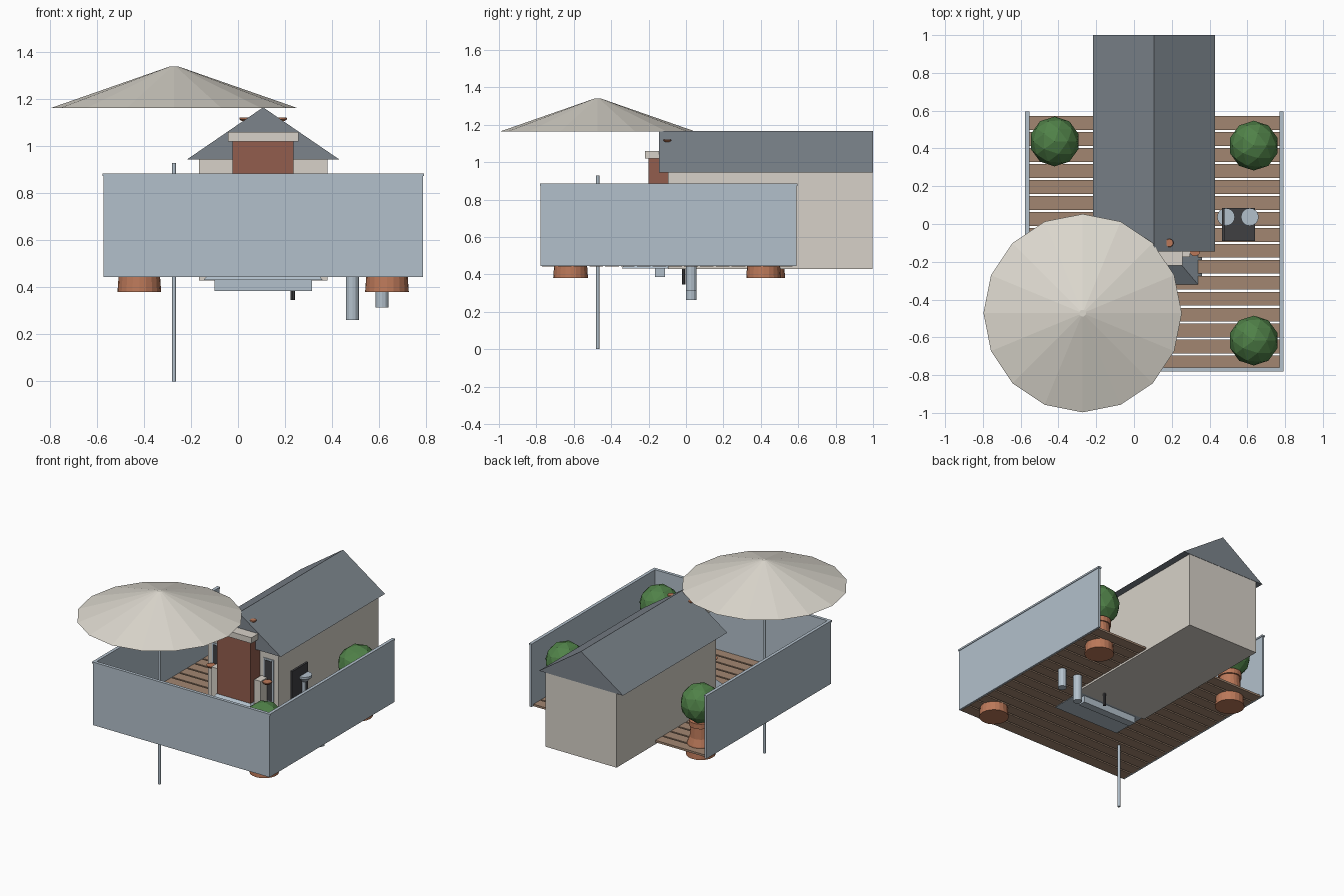
import bpy, bmesh, math
from mathutils import Matrix, Vector

cube = bpy.data.objects.get("Cube")
if cube:
    bpy.data.objects.remove(cube, do_unlink=True)


def material(name, r, g, b):
    m = bpy.data.materials.new(name)
    m.use_nodes = True
    m.diffuse_color = (r, g, b, 1)
    m.node_tree.nodes["Principled BSDF"].inputs["Base Color"].default_value = (r, g, b, 1)
    return m


BLUE = material("pale_blue", .45, .53, .60)
CREAM = material("cream", .68, .64, .58)
CANVAS = material("canvas", .72, .69, .62)
SLATE = material("slate_grey", .20, .23, .26)
BRICK = material("brick_red", .29, .11, .075)
WOOD = material("deck_wood", .36, .24, .165)
CLAY = material("terracotta", .50, .19, .10)
LEAF = material("leaf_green", .08, .22, .065)
DARK = material("charcoal", .05, .05, .055)


def finish(name, bm, mat):
    bmesh.ops.recalc_face_normals(bm, faces=bm.faces[:])
    mesh = bpy.data.meshes.new(name)
    bm.to_mesh(mesh)
    bm.free()
    mesh.materials.append(mat)
    ob = bpy.data.objects.new(name, mesh)
    bpy.context.collection.objects.link(ob)
    return ob


def box(name, xs, ys, zs, mat, top_inset=None):
    """Box from ranges; top_inset = (x, front) pulls the top in to make a hip."""
    bm = bmesh.new()
    bmesh.ops.create_cube(bm, size=1)
    for v in bm.verts:
        top = v.co.z > 0
        right, back = v.co.x > 0, v.co.y > 0
        v.co = Vector((xs[right], ys[back], zs[top]))
        if top and top_inset:
            v.co.x += top_inset[0] * (-1 if right else 1)
            if not back:
                v.co.y += top_inset[1]
    return finish(name, bm, mat)


def lathe(name, x, y, rings, mat, sides=16):
    """Closed stack of (radius, z) rings around an upright axis."""
    bm = bmesh.new()
    loops = [[bm.verts.new((x + r * math.cos(math.tau * i / sides),
                            y + r * math.sin(math.tau * i / sides), z))
              for i in range(sides)] for r, z in rings]
    for a, b in zip(loops, loops[1:]):
        for i in range(sides):
            j = (i + 1) % sides
            bm.faces.new((a[i], a[j], b[j], b[i]))
    bm.faces.new(loops[0])
    bm.faces.new(loops[-1])
    return finish(name, bm, mat)


# Deck planks
planks, pitch = 16, .0845
for i in range(planks):
    y = -.77 + i * pitch
    box(f"deck_plank_{i + 1}", (-.56, .775), (y, y + .073), (.443, .457), WOOD)

# Fence on three sides, each with a top rail
fences = {"front": ((-.572, .787), (-.777, -.763)),
          "right": ((-.572, -.558), (-.777, .592)),
          "left": ((.773, .787), (-.777, .592))}
for side, (xs, ys) in fences.items():
    box(f"{side}_fence", xs, ys, (.445, .875), BLUE)
    box(f"{side}_fence_rail", (xs[0] - .004, xs[1] + .004),
        (ys[0] - .004, ys[1] + .004), (.873, .885), BLUE)

# House walls and gabled roof
MID = .107
box("house_walls", (-.165, .38), (-.096, .998), (.43, .947), CREAM)
bm = bmesh.new()
front = [bm.verts.new(p) for p in
         ((MID - .323, -.145, .945), (MID + .323, -.145, .945), (MID, -.145, 1.166))]
ext = bmesh.ops.extrude_face_region(bm, geom=[bm.faces.new(front)])
back = [g for g in ext["geom"] if isinstance(g, bmesh.types.BMVert)]
bmesh.ops.translate(bm, vec=(0, 1.145, 0), verts=back)
if len(bm.faces) < 5:
    bm.faces.new(front)
finish("gable_roof", bm, SLATE)

# Brick entrance with its cap, sloped skirt and step
box("brick_front", (MID - .13, MID + .13), (-.2, -.09), (.44, 1.02), BRICK)
box("brick_cap", (MID - .15, MID + .15), (-.22, -.09), (1.02, 1.06), CREAM)
box("sloped_skirt", (MID - .253, MID + .253), (-.345, -.09), (.431, .59), BLUE, (.123, .145))
box("lower_step", (MID - .208, MID + .208), (-.165, -.112), (.385, .44), BLUE)
lathe("floor_peg", .233, -.012, [(.01, .345), (.01, .44)], DARK, 8)

# Details repeated on both sides of the entrance
for side, s in (("right", -1), ("left", 1)):
    def span(a, b):
        return sorted((MID + s * a, MID + s * b))
    box(f"{side}_pier", span(.14, .19), (-.175, -.09), (.5, .75), CREAM)
    box(f"{side}_window_frame", span(.158, .236), (-.101, -.09), (.58, .88), BLUE)
    box(f"{side}_window_pane", span(.168, .226), (-.104, -.09), (.592, .868), DARK)
    lathe(f"{side}_wall_lamp", MID + s * .215, -.14, [(.016, .725), (.03, .738), (.03, .744)], CLAY)
    lathe(f"{side}_roof_lamp", MID + s * .08, -.1, [(.012, 1.108), (.022, 1.116), (.02, 1.122)], CLAY)

# Potted bushes
for name, x, y in (("front_left", .634, -.617), ("back_left", .634, .415),
                   ("back_right", -.42, .437)):
    lathe(f"{name}_pot", x, y,
          [(.093, .38), (.087, .465), (.07, .51), (.066, .585), (.075, .585), (.075, .62)], CLAY, 20)
    bm = bmesh.new()
    bmesh.ops.create_icosphere(bm, subdivisions=2, radius=.132,
                               matrix=Matrix.Translation((x, y, .735)))
    finish(f"{name}_bush", bm, LEAF)

# Parasol
lathe("parasol_canopy", -.272, -.472, [(.525, 1.163), (.018, 1.34)], CANVAS)
lathe("parasol_pole", -.272, -.472, [(.009, 0), (.009, .93)], BLUE, 12)

# Chair
box("chair_back", (.465, .48), (-.09, .085), (.6, .835), DARK)
box("chair_seat", (.465, .64), (-.09, .085), (.6, .62), DARK)
for i, x in enumerate((.47, .62)):
    for j, y in enumerate((-.085, .065)):
        box(f"chair_leg_{i}{j}", (x, x + .015), (y, y + .015), (.457, .61), DARK)

# Pair of standing lamps that pass through the deck
for name, x, low, top in (("tall", .487, .262, .77), ("short", .613, .315, .72)):
    lathe(f"{name}_lamp_post", x, .028, [(.028, low), (.028, .5), (.012, .52), (.012, top - .03)], BLUE, 12)
    lathe(f"{name}_lamp_shade", x, .037, [(.02, top - .045), (.047, top - .015), (.047, top)], BLUE)
